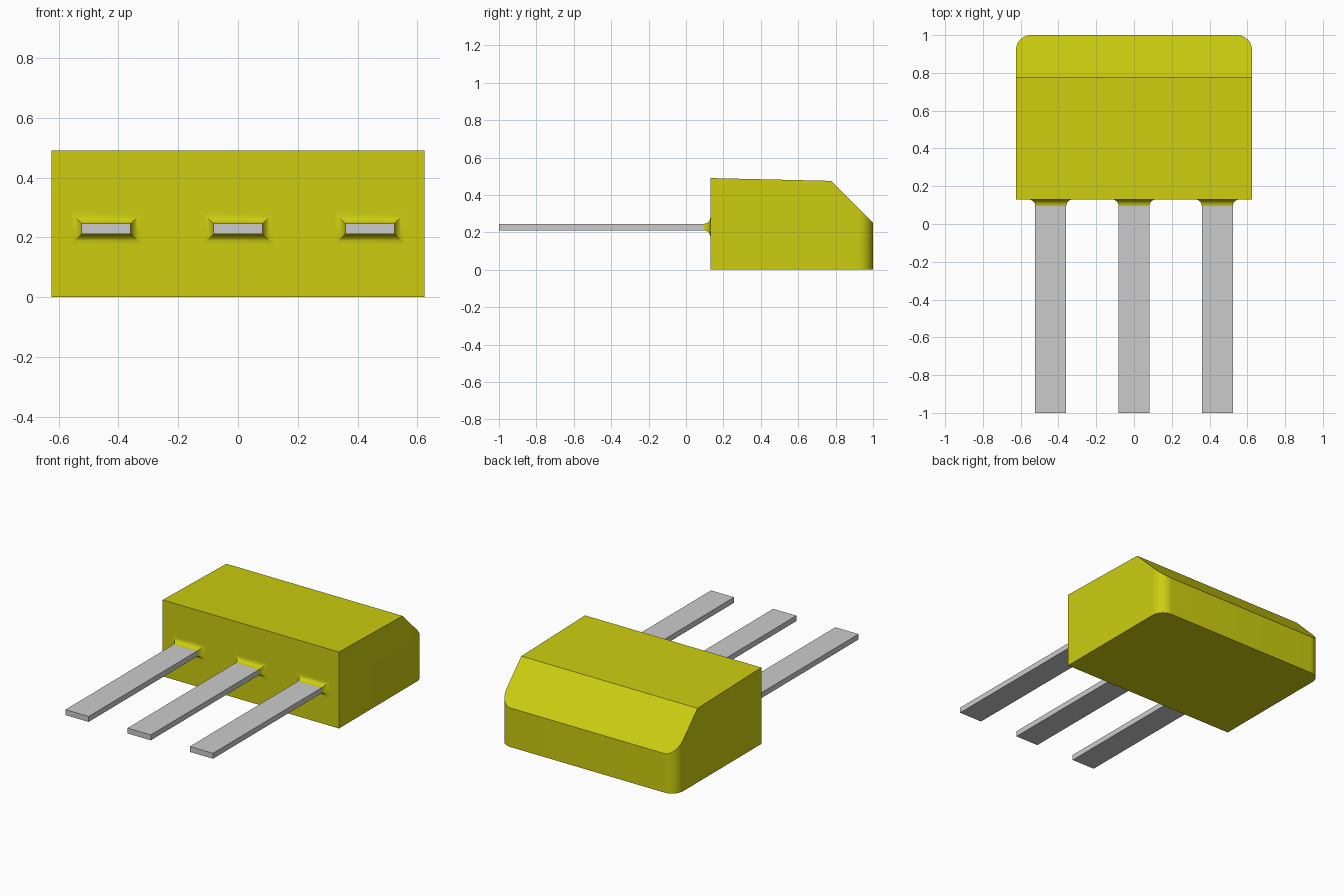
import bpy, bmesh, math
from mathutils import Vector

cube = bpy.data.objects.get("Cube")
if cube:
    bpy.data.objects.remove(cube, do_unlink=True)


def material(name, rgb):
    m = bpy.data.materials.new(name)
    m.use_nodes = True
    m.diffuse_color = (*rgb, 1)
    m.node_tree.nodes["Principled BSDF"].inputs["Base Color"].default_value = (*rgb, 1)
    return m


def finish(name, bm, mat):
    bmesh.ops.recalc_face_normals(bm, faces=bm.faces)
    mesh = bpy.data.meshes.new(name)
    bm.to_mesh(mesh)
    bm.free()
    mesh.materials.append(mat)
    obj = bpy.data.objects.new(name, mesh)
    bpy.context.collection.objects.link(obj)
    bpy.ops.object.select_all(action="DESELECT")
    obj.select_set(True)
    bpy.context.view_layer.objects.active = obj
    bpy.ops.object.shade_smooth_by_angle(angle=math.radians(25))
    return obj


yellow = material("yellow plastic", (0.61, 0.61, 0.005))
metal = material("grey metal", (0.6, 0.6, 0.6))

HALF_W, FRONT, BACK, RADIUS = 0.625, 0.13, 1.0, 0.08
LEAD_W, LEAD_Z, LEAD_H = 0.082, 0.228, 0.0175
FLARE = 0.035


# Body: plan with rounded rear corners, raised and sliced by the roof and rear slope
def body():
    corner = [(HALF_W - RADIUS + RADIUS * math.cos(a), BACK - RADIUS + RADIUS * math.sin(a))
              for a in (math.pi / 2 * i / 12 for i in range(13))]
    right = [(HALF_W, FRONT)] + corner
    plan = right + [(-x, y) for x, y in reversed(right)]
    bm = bmesh.new()
    base = bm.faces.new([bm.verts.new((x, y, 0)) for x, y in plan])
    top = bmesh.ops.extrude_face_region(bm, geom=[base])["geom"]
    bmesh.ops.translate(bm, vec=(0, 0, 0.7),
                        verts=[v for v in top if isinstance(v, bmesh.types.BMVert)])
    for point, normal in (((0, FRONT, 0.49), (0, 0.015, 0.645)),
                          ((0, BACK, 0.25), (0, 1, 1))):
        geom = bm.verts[:] + bm.edges[:] + bm.faces[:]
        cut = bmesh.ops.bisect_plane(bm, geom=geom, plane_co=point,
                                     plane_no=Vector(normal).normalized(), clear_outer=True)
        edges = [e for e in cut["geom_cut"] if isinstance(e, bmesh.types.BMEdge)]
        bmesh.ops.holes_fill(bm, edges=edges)
    return finish("body", bm, yellow)


# Collar: concave flare from the lead out to the body front
def collar(name, cx):
    bm = bmesh.new()
    rings = []
    for i in range(9):
        a = math.pi / 2 * i / 8
        grow, y = FLARE * (1 - math.sin(a)), FRONT - FLARE * (1 - math.cos(a))
        w, h = LEAD_W + grow, LEAD_H + grow
        rings.append([bm.verts.new((cx + sx * w, y, LEAD_Z + sz * h))
                      for sx, sz in ((-1, -1), (1, -1), (1, 1), (-1, 1))])
    for a, b in zip(rings, rings[1:]):
        for k in range(4):
            n = (k + 1) % 4
            bm.faces.new((a[k], a[n], b[n], b[k]))
    bm.faces.new(rings[0])
    bm.faces.new(rings[-1])
    return finish(name, bm, yellow)


# Lead: flat straight strip ending inside the body
def lead(name, cx):
    bm = bmesh.new()
    bmesh.ops.create_cube(bm, size=1)
    bmesh.ops.scale(bm, vec=(2 * LEAD_W, FRONT + 1.02, 2 * LEAD_H), verts=bm.verts)
    bmesh.ops.translate(bm, vec=(cx, (FRONT - 0.98) / 2, LEAD_Z), verts=bm.verts)
    return finish(name, bm, metal)


body()
for side, cx in (("right", -0.441), ("middle", 0), ("left", 0.441)):
    lead(side + "_lead", cx)
    collar(side + "_collar", cx)
